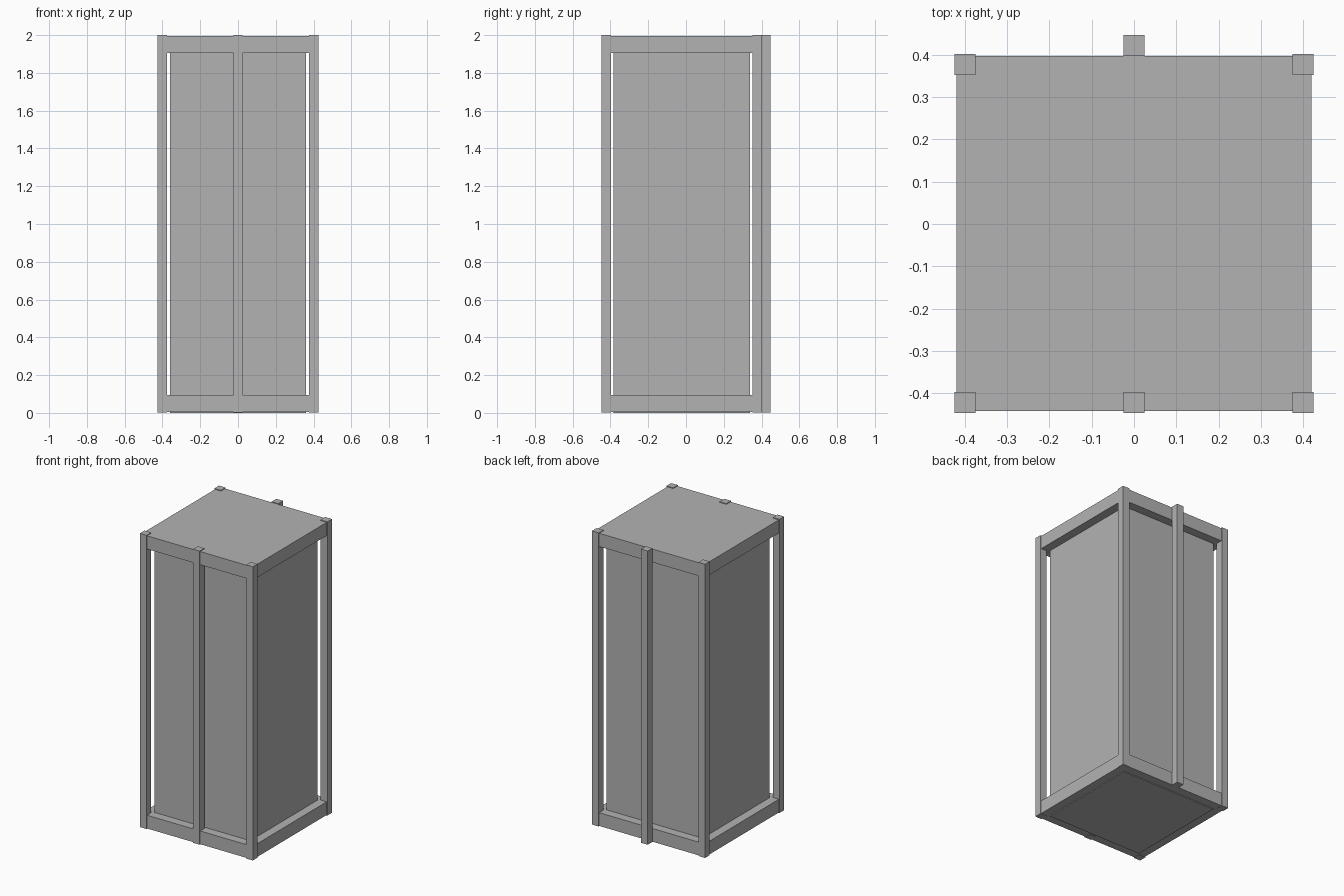
import bpy

if "Cube" in bpy.data.objects:
    bpy.data.objects.remove(bpy.data.objects["Cube"])

CY = -0.0225  # depth centre of the booth body

# Mid grey paint shared by all parts
grey = bpy.data.materials.new("grey_paint")
grey.diffuse_color = (0.45, 0.45, 0.45, 1)
grey.use_nodes = True
grey.node_tree.nodes["Principled BSDF"].inputs["Base Color"].default_value = grey.diffuse_color


def box(name, x, y, z):
    """Box from (min, max) ranges on each axis."""
    bpy.ops.mesh.primitive_cube_add(
        size=1, location=[(a + b) / 2 for a, b in (x, y, z)])
    ob = bpy.context.object
    ob.name = name
    ob.scale = [b - a for a, b in (x, y, z)]
    bpy.ops.object.transform_apply(location=False, rotation=False, scale=True)
    ob.data.materials.append(grey)
    return ob


def post(name, x, y, w=0.025):
    return box(name, (x - w, x + w), (y - w, y + w), (0.003, 2))


# Inner cabin, reaching slightly below the base slab
box("cabin", (-0.36, 0.36), (CY - 0.36, CY + 0.36), (0, 1.95))

# Base and roof slabs
for name, z in (("base_slab", (0.005, 0.095)), ("roof_slab", (1.905, 1.995))):
    box(name, (-0.42, 0.42), (CY - 0.42, CY + 0.42), z)

# Corner posts
for side, x in (("left", -0.4), ("right", 0.4)):
    for end, y in (("front", CY - 0.4), ("back", CY + 0.4)):
        post(f"{end}_{side}_post", x, y)

# Middle posts; the back one stands proud of the slabs
post("front_middle_post", 0, CY - 0.4)
post("back_middle_post", 0, 0.4225)
